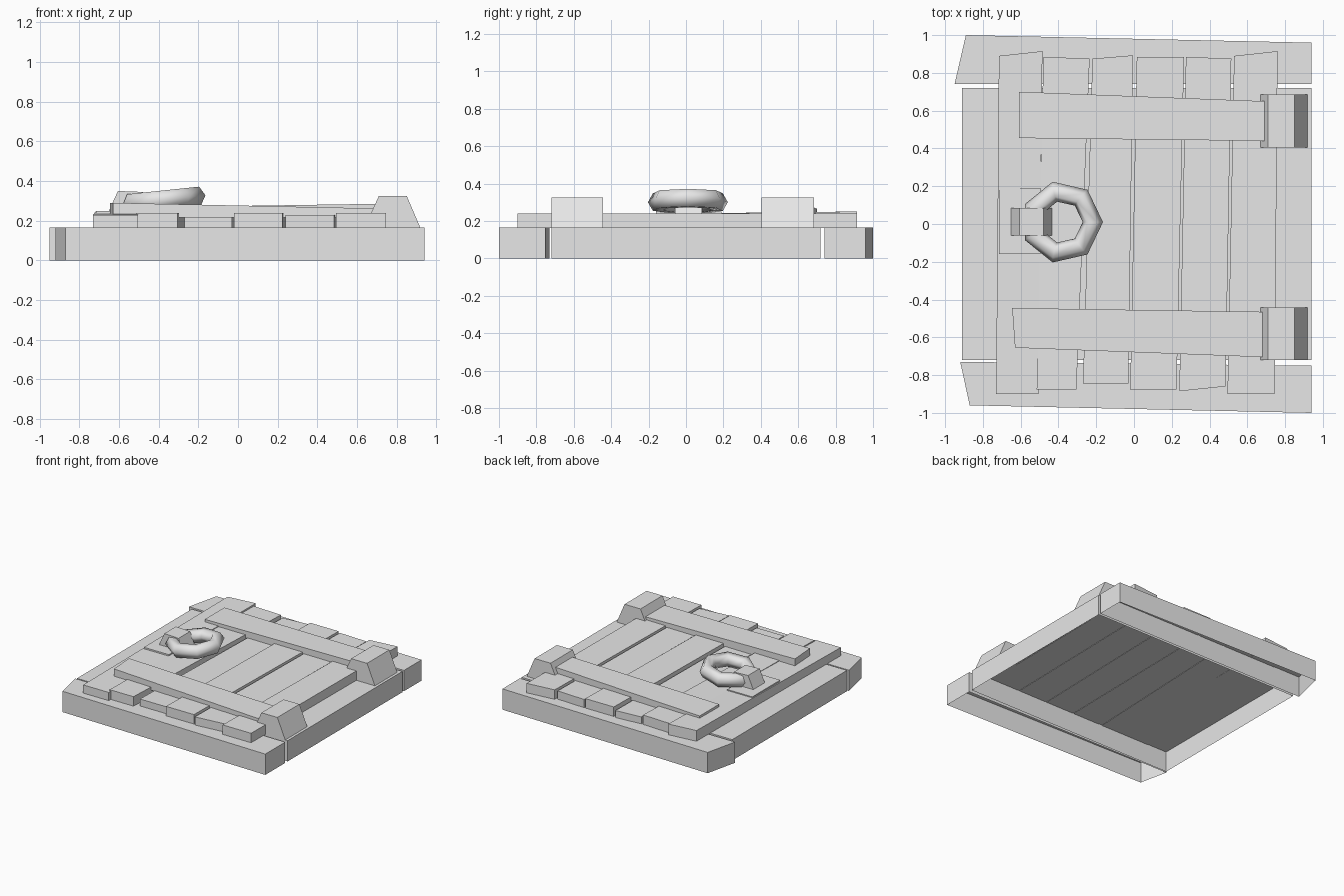
import bpy
import bmesh
import math

default_cube = bpy.data.objects.get("Cube")
if default_cube:
    bpy.data.objects.remove(default_cube, do_unlink=True)

# One plain grey covers the whole model
grey = bpy.data.materials.new("plain_grey")
grey.use_nodes = True
grey.diffuse_color = (0.8, 0.8, 0.8, 1)
grey.node_tree.nodes["Principled BSDF"].inputs["Base Color"].default_value = (0.8, 0.8, 0.8, 1)


def solid(name, lower_loop, upper_loop, open_bottom=False):
    """Join two matching loops of points into a solid."""
    bm = bmesh.new()
    lower = [bm.verts.new(p) for p in lower_loop]
    upper = [bm.verts.new(p) for p in upper_loop]
    count = len(lower)
    for i in range(count):
        j = (i + 1) % count
        bm.faces.new((lower[i], lower[j], upper[j], upper[i]))
    bm.faces.new(upper)
    cap = bm.faces.new(lower[::-1])
    bmesh.ops.recalc_face_normals(bm, faces=bm.faces[:])
    if open_bottom:
        bmesh.ops.delete(bm, geom=[cap], context='FACES_ONLY')
    mesh = bpy.data.meshes.new(name)
    bm.to_mesh(mesh)
    bm.free()
    mesh.materials.append(grey)
    obj = bpy.data.objects.new(name, mesh)
    bpy.context.collection.objects.link(obj)
    return obj


def board(name, outline, bottom, tops, open_bottom=False):
    """Upright board from a plan outline, with one top height per corner."""
    return solid(name,
                 [(x, y, bottom) for x, y in outline],
                 [(x, y, top) for (x, y), top in zip(outline, tops)],
                 open_bottom)


def wedge(name, profile, y_front, y_back):
    """Side profile in x and z, stretched along y."""
    return solid(name,
                 [(x, y_front, z) for x, z in profile],
                 [(x, y_back, z) for x, z in profile])


# Frame: wide hollow centre and two crooked end beams, all open below
frame_top = 0.165
frame_parts = {
    "frame_centre": [(-0.91, -0.72), (0.94, -0.72), (0.94, 0.72), (-0.91, 0.72)],
    "frame_front_beam": [(-0.87, -0.96), (0.94, -1), (0.94, -0.75), (-0.92, -0.73)],
    "frame_back_beam": [(-0.95, 0.74), (0.94, 0.74), (0.94, 0.96), (-0.89, 1)],
}
for name, outline in frame_parts.items():
    board(name, outline, 0, [frame_top] * len(outline), open_bottom=True)

# Planks: front edge (left, right, y left, y right), back edge, heights
planks = [
    ((-0.73, -0.505, -0.9, -0.9), (-0.715, -0.485, 0.89, 0.915), 0.23, 0.25),
    ((-0.515, -0.305, -0.875, -0.875), (-0.48, -0.235, 0.885, 0.875), 0.24, 0.24),
    ((-0.27, -0.03, -0.845, -0.845), (-0.22, -0.005, 0.875, 0.893), 0.22, 0.22),
    ((-0.02, 0.225, -0.875, -0.875), (0.015, 0.265, 0.885, 0.885), 0.24, 0.24),
    ((0.24, 0.485, -0.885, -0.86), (0.275, 0.515, 0.885, 0.875), 0.23, 0.23),
    ((0.495, 0.745, -0.9, -0.9), (0.53, 0.76, 0.89, 0.915), 0.24, 0.24),
]
for number, (front, back, front_top, back_top) in enumerate(planks, start=1):
    outline = [(front[0], front[2]), (front[1], front[3]),
               (back[1], back[3]), (back[0], back[2])]
    board(f"plank_{number}", outline, frame_top - 0.003,
          [front_top, front_top, back_top, back_top])

# Cross battens lying over the planks
board("front_batten",
      [(-0.63, -0.655), (0.69, -0.705), (0.69, -0.465), (-0.645, -0.445)],
      0.215, [0.29, 0.262, 0.262, 0.29])
board("back_batten",
      [(-0.61, 0.455), (0.69, 0.44), (0.69, 0.65), (-0.61, 0.70)],
      0.215, [0.265, 0.285, 0.285, 0.265])

# Hinge blocks at the ends of the battens
hinge_profile = [(0.635, 0.162), (0.92, 0.162), (0.85, 0.325), (0.71, 0.325)]
wedge("front_hinge", hinge_profile, -0.72, -0.443)
wedge("back_hinge", hinge_profile, 0.405, 0.685)

# Handle plate and the bracket that holds the ring
board("handle_plate",
      [(-0.715, -0.16), (-0.495, -0.16), (-0.495, 0.19), (-0.715, 0.19)],
      0.2, [0.25] * 4)
bracket_profile = [(-0.655, 0.24), (-0.435, 0.24), (-0.48, 0.345), (-0.605, 0.35)]
wedge("handle_bracket", bracket_profile, -0.06, 0.085)

# Seven-sided pull ring, tipped up towards the hinges
bpy.ops.mesh.primitive_torus_add(
    major_segments=7, minor_segments=6, major_radius=0.165, minor_radius=0.054,
    location=(-0.382, 0.01, 0.305), rotation=(0, math.radians(-6), 0))
ring = bpy.context.object
ring.name = "pull_ring"
ring.data.materials.clear()
ring.data.materials.append(grey)
bpy.ops.object.shade_smooth()
